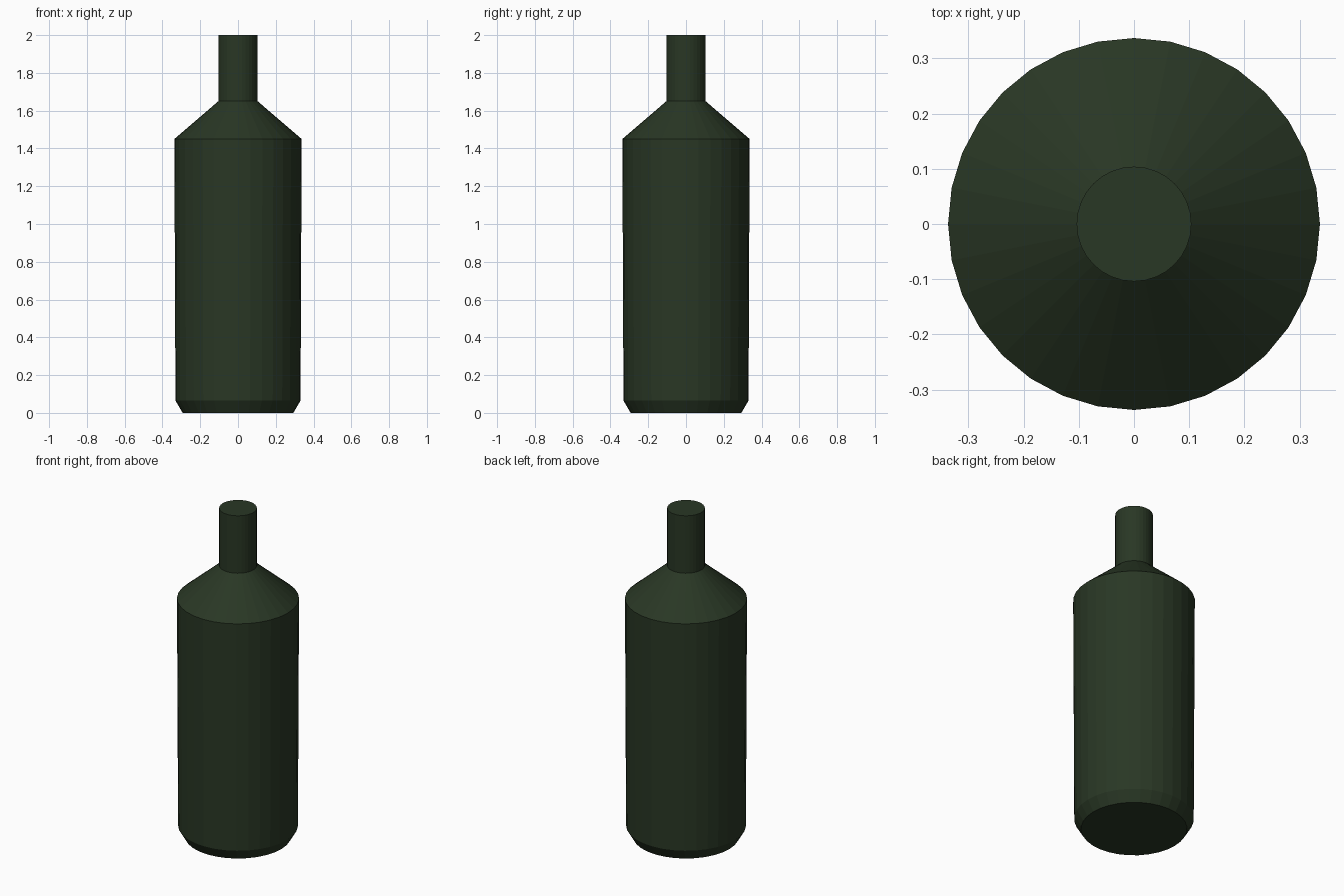
import bpy, bmesh, math

if "Cube" in bpy.data.objects:
    bpy.data.objects.remove(bpy.data.objects["Cube"])

SIDES = 32
# Silhouette as (radius, height), from base to lip
PROFILE = [(0.293, 0.0), (0.331, 0.065), (0.337, 1.45), (0.104, 1.65), (0.104, 2.0)]

glass = bpy.data.materials.new("dark_green_glass")
glass.diffuse_color = (0.022, 0.038, 0.018, 1)
glass.use_nodes = True
glass.node_tree.nodes["Principled BSDF"].inputs["Base Color"].default_value = glass.diffuse_color


def lathe(name, profile):
    bm = bmesh.new()
    rings = []
    for r, z in profile:
        rings.append([bm.verts.new((r * math.cos(2 * math.pi * i / SIDES),
                                    r * math.sin(2 * math.pi * i / SIDES), z))
                      for i in range(SIDES)])
    for low, high in zip(rings, rings[1:]):
        for i in range(SIDES):
            j = (i + 1) % SIDES
            bm.faces.new((low[i], low[j], high[j], high[i]))
    # Closed base and mouth
    bm.faces.new(rings[0][::-1])
    bm.faces.new(rings[-1])
    mesh = bpy.data.meshes.new(name)
    bm.to_mesh(mesh)
    bm.free()
    obj = bpy.data.objects.new(name, mesh)
    bpy.context.collection.objects.link(obj)
    mesh.materials.append(glass)
    return obj


# Bottle: chamfered base, slightly tapered body, cone shoulder, straight neck
lathe("bottle", PROFILE)
